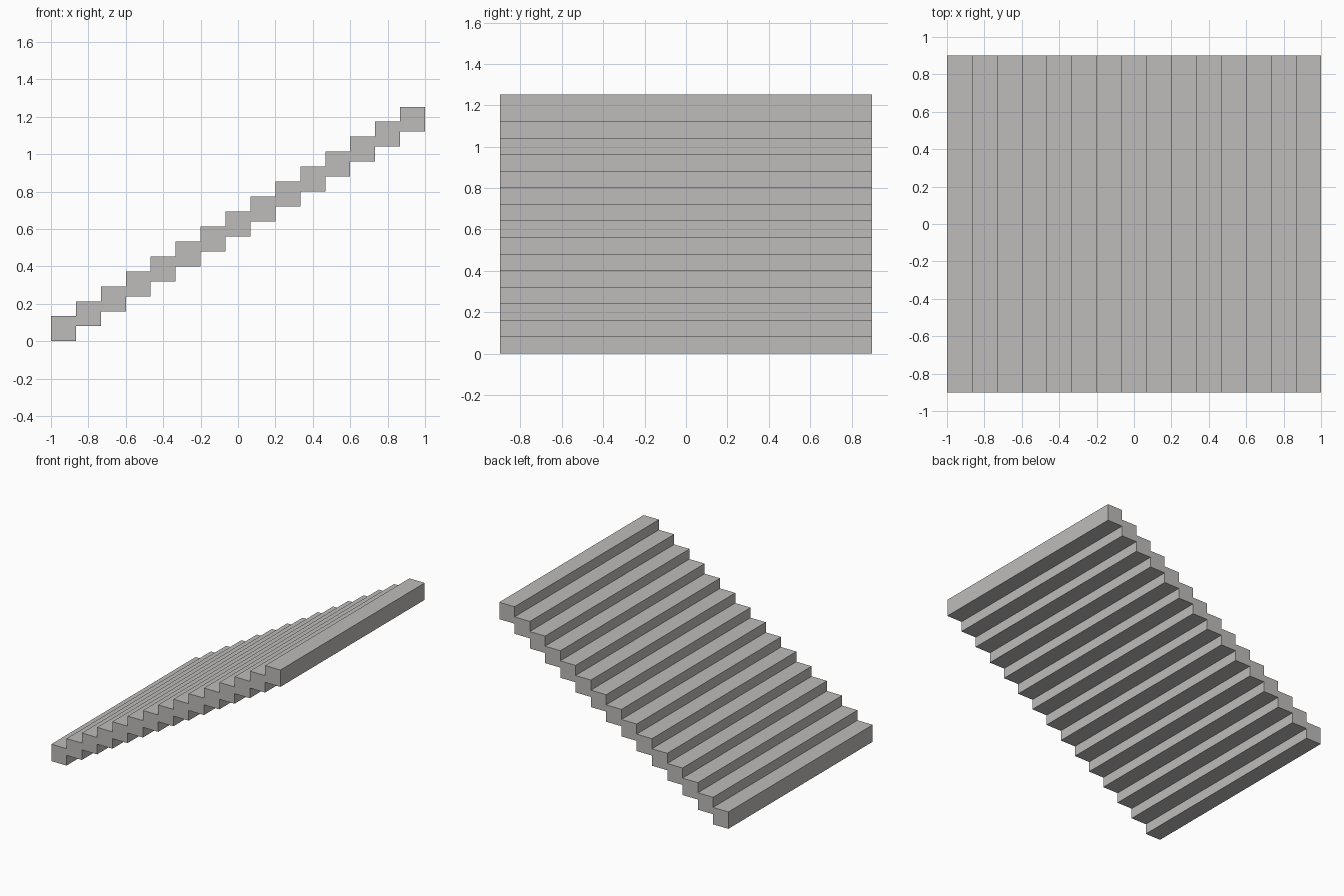
import bpy
import bmesh

cube = bpy.data.objects.get("Cube")
if cube:
    bpy.data.objects.remove(cube, do_unlink=True)

STEPS = 15
RUN = 2.0 / STEPS      # tread depth
THICK = RUN            # each step is square in section
RISE = 0.08
HALF_WIDTH = 0.9

# Warm grey stone
stone = bpy.data.materials.new("warm grey stone")
stone.use_nodes = True
colour = (0.515, 0.503, 0.491, 1)
stone.diffuse_color = colour
stone.node_tree.nodes["Principled BSDF"].inputs["Base Color"].default_value = colour

# Stepped side profile: undersides going up, then treads coming back down
under, treads = [], []
for i in range(STEPS):
    x0, z = -1 + i * RUN, i * RISE
    under += [(x0, z), (x0 + RUN, z)]
    treads += [(x0, z + THICK), (x0 + RUN, z + THICK)]
profile = under + treads[::-1]

# Extrude the profile across the width of the stairs
bm = bmesh.new()
side = bm.faces.new([bm.verts.new((x, -HALF_WIDTH, z)) for x, z in profile])
result = bmesh.ops.extrude_face_region(bm, geom=[side], use_keep_orig=True)
moved = [v for v in result["geom"] if isinstance(v, bmesh.types.BMVert)]
bmesh.ops.translate(bm, verts=moved, vec=(0, 2 * HALF_WIDTH, 0))
bmesh.ops.recalc_face_normals(bm, faces=bm.faces)

mesh = bpy.data.meshes.new("stair_flight")
bm.to_mesh(mesh)
bm.free()
mesh.materials.append(stone)
stairs = bpy.data.objects.new("stair_flight", mesh)
bpy.context.collection.objects.link(stairs)
